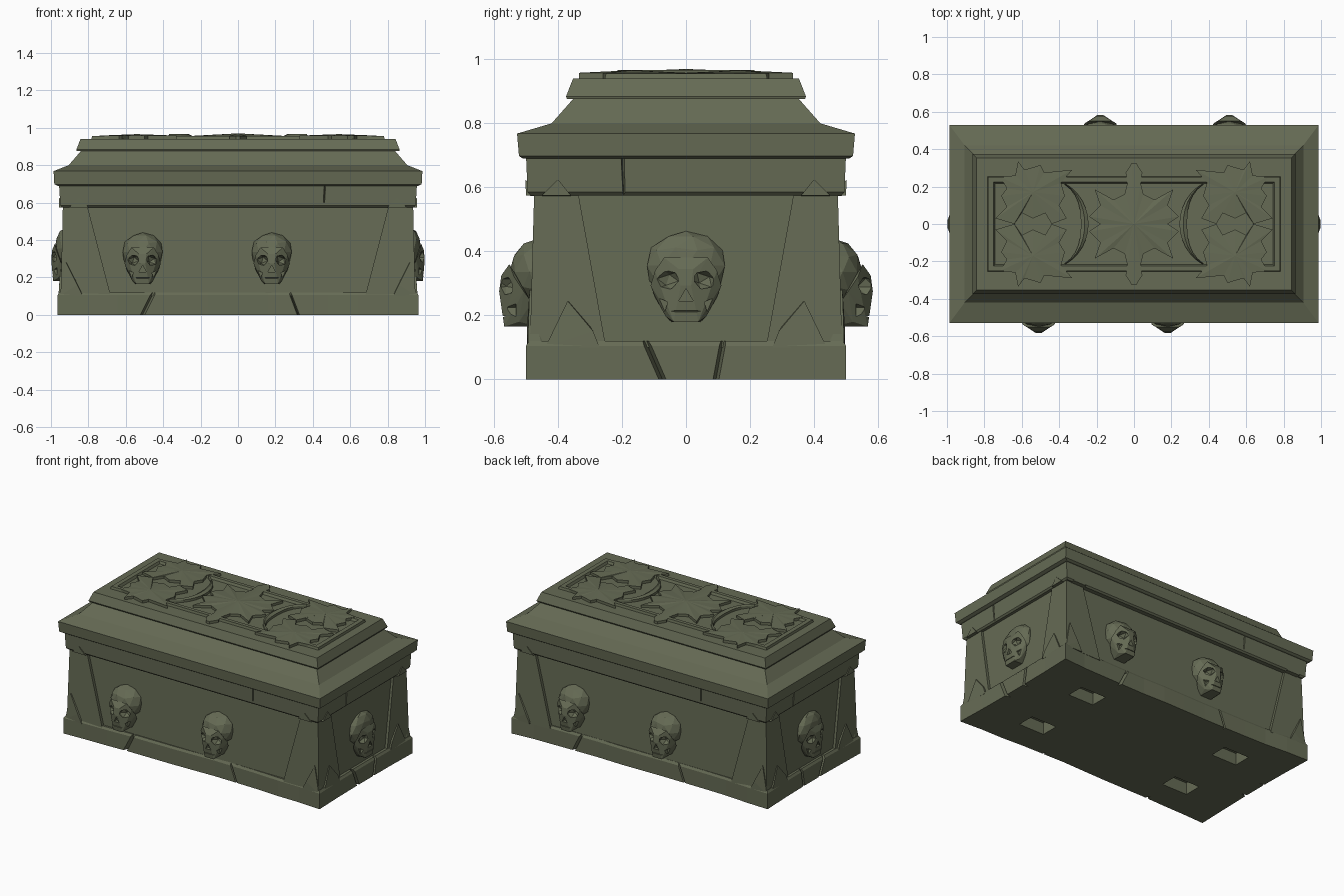
import bpy, bmesh, math, random
from mathutils import Matrix

if "Cube" in bpy.data.objects:
    bpy.data.objects.remove(bpy.data.objects["Cube"])

random.seed(4)
stone = bpy.data.materials.new("mossy_grey_stone")
stone.diffuse_color = (0.132, 0.147, 0.09, 1)
stone.use_nodes = True
stone.node_tree.nodes["Principled BSDF"].inputs["Base Color"].default_value = stone.diffuse_color


def finish(name, bm, helper=False):
    bmesh.ops.recalc_face_normals(bm, faces=bm.faces)
    me = bpy.data.meshes.new(name)
    bm.to_mesh(me)
    bm.free()
    me.materials.append(stone)
    ob = bpy.data.objects.new(name, me)
    bpy.context.collection.objects.link(ob)
    ob.hide_render = helper
    return ob


def loft(name, rings):
    """Closed solid through rings of equal point count."""
    bm = bmesh.new()
    vs = [[bm.verts.new(p) for p in r] for r in rings]
    n = len(vs[0])
    for a, b in zip(vs, vs[1:]):
        for i in range(n):
            bm.faces.new((a[i], a[(i + 1) % n], b[(i + 1) % n], b[i]))
    bm.faces.new(vs[0])
    bm.faces.new(vs[-1])
    return finish(name, bm)


def rect(hx, hy, z):
    return [(-hx, -hy, z), (hx, -hy, z), (hx, hy, z), (-hx, hy, z)]


def add_hull(bm, pts):
    vs = [bm.verts.new(p) for p in pts]
    res = bmesh.ops.convex_hull(bm, input=vs)
    junk = [g for g in res["geom_interior"] if isinstance(g, bmesh.types.BMVert)]
    bmesh.ops.delete(bm, geom=junk, context='VERTS')


def hull(name, pts):
    bm = bmesh.new()
    add_hull(bm, pts)
    return finish(name, bm)


def cut(ob, cutter, self_hits=False):
    m = ob.modifiers.new("cut", 'BOOLEAN')
    m.operation, m.object, m.solver = 'DIFFERENCE', cutter, 'EXACT'
    m.use_self = self_hits


# Plinth with a worn, wavy outline
corners = [(-.965, -.5), (.965, -.5), (.965, .5), (-.965, .5)]
outline = []
for i, (ax, ay) in enumerate(corners):
    bx, by = corners[(i + 1) % 4]
    n = 12 if i % 2 == 0 else 5
    for k in range(n):
        t = k / n
        d = (.016 * math.sin(math.pi * t) + random.uniform(0, .01)) if k else 0
        x, y = ax + (bx - ax) * t, ay + (by - ay) * t
        outline.append((x - math.copysign(d * .5, x), y) if i % 2 else (x, y - math.copysign(d, y)))
plinth = loft("plinth", [[(x, y, 0) for x, y in outline],
                         [(x, y, .105) for x, y in outline],
                         [(x * .99, y * .98, .12) for x, y in outline]])

# Gaps between the plinth stones, and pockets in the underside
bm = bmesh.new()
for s in (-1, 1):
    for x, lean, w in ((-.48, .04, .03), (.3, -.03, .02)):
        add_hull(bm, [(s * (x + dx + l), -s * y, z)
                      for z, l in ((-.02, -lean), (.14, lean))
                      for dx, y in ((-w, .53), (w, .53), (0, .455))])
    for y, lean, w in ((-.1, -.035, .025), (.105, .015, .02)):
        add_hull(bm, [(s * x, y + dy + l, z)
                      for z, l in ((-.02, -lean), (.14, lean))
                      for dy, x in ((-w, 1), (w, 1), (0, .92))])
    for t in (-1, 1):
        add_hull(bm, [(s * .57 + a * .095, t * .235 + b * .06, z)
                      for a in (-1, 1) for b in (-1, 1) for z in (-.02, .08)])
cut(plinth, finish("plinth_cutter", bm, True))

# Chest body and the band below the lid
loft("chest_body", [rect(.93, .468, .1), rect(.92, .455, .6)])
band = loft("upper_band", [rect(.94, .485, .575), rect(.95, .495, .585), rect(.957, .5, .70)])

# Cracks in the upper band
bm = bmesh.new()
for s in (-1, 1):
    add_hull(bm, [(s * (.46 + l + dx), -s * y, z) for z, l in ((.6, 0), (.71, .005))
                  for dx, y in ((-.01, .53), (.01, .53), (0, .48))])
    add_hull(bm, [(s * x, -.2 * s + l + dy, z) for z, l in ((.58, .005), (.71, 0))
                  for dy, x in ((-.01, 1), (.02, 1), (0, .935))])
cut(band, finish("band_cutter", bm, True))

# Corner buttresses flaring towards the foot, with broken shards top and bottom
for sx in (-1, 1):
    for sy in (-1, 1):
        def flip(pts):
            return [(sx * x, sy * y, z) for x, y, z in pts]
        hull("corner_buttress", flip(
            [(x, y, .1) for x in (.68, .948) for y in (.25, .488)] +
            [(x, y, .6) for x in (.81, .936) for y in (.34, .474)]))
        hull("foot_shard_end", flip([(.9, .27, .1), (.96, .27, .1), (.9, .44, .1), (.96, .44, .1),
                                     (.95, .37, .245), (.9, .34, .23), (.957, .29, .15)]))
        hull("foot_shard_side", flip([(.83, .45, .1), (.83, .497, .1), (.955, .45, .1), (.955, .495, .1),
                                      (.92, .489, .28), (.9, .45, .27), (.86, .497, .16)]))
        hull("top_shard_end", flip([(.9, .36, .57), (.957, .36, .575), (.9, .45, .57),
                                    (.957, .45, .575), (.957, .4, .625)]))
        hull("top_shard_side", flip([(.8, .45, .57), (.8, .5, .575), (.9, .45, .57),
                                     (.9, .5, .575), (.85, .502, .625)]))

# Lid: rim, hipped slope, overhanging top slab
loft("lid", [rect(.965, .51, .69), rect(.982, .522, .698), rect(.986, .528, .768),
             rect(.905, .42, .80), rect(.832, .345, .885)])
loft("lid_slab", [rect(.862, .372, .876), rect(.864, .375, .884), rect(.842, .353, .94)])

# Raised border on the slab
bm = bmesh.new()
ring = [(.785, .255, .935), (.78, .25, .956), (.75, .225, .956), (.74, .215, .935)]
vs = [[bm.verts.new(p) for p in rect(*r)] for r in ring]
for a, b in zip(vs, vs[1:] + vs[:1]):
    for i in range(4):
        bm.faces.new((a[i], a[(i + 1) % 4], b[(i + 1) % 4], b[i]))
finish("slab_border", bm)


def relief(name, pts, centre, rim=.958, peak=.966):
    """Star-shaped carved leaf: upright rim and a slightly raised middle."""
    bm = bmesh.new()
    lo = [bm.verts.new((x, y, .93)) for x, y in pts]
    hi = [bm.verts.new((x, y, rim)) for x, y in pts]
    mid = bm.verts.new((*centre, peak))
    bm.faces.new(lo)
    for i in range(len(pts)):
        j = (i + 1) % len(pts)
        bm.faces.new((lo[i], lo[j], hi[j], hi[i]))
        bm.faces.new((hi[i], hi[j], mid))
    finish(name, bm)


# Carved leaves, crescents and the central flower
leaf = [(.62, .335), (.585, .29), (.5, .315), (.48, .275), (.33, .29), (.39, .22), (.37, .15),
        (.40, .10), (.36, .03), (.44, .0), (.47, .06), (.54, .03), (.60, .06), (.64, .0),
        (.74, .03), (.68, .09), (.71, .15), (.68, .19), (.715, .25), (.635, .26)]
for sx in (-1, 1):
    for sy in (-1, 1):
        relief("carved_leaf", [(sx * x, sy * y) for x, y in leaf], (sx * .54, sy * .17))
    bm = bmesh.new()
    prev = first = None
    for k in range(13):
        a = math.radians(-60 + 10 * k)
        w = .006 + .035 * math.cos(a * 1.45) ** 2
        cur = [bm.verts.new((sx * (.493 - r * math.cos(a)), r * math.sin(a), z))
               for r, z in ((.25, .93), (.25, .956), (.25 - w / 2, .966),
                            (.25 - w, .956), (.25 - w, .93))]
        if prev:
            for i in range(5):
                bm.faces.new((prev[i], prev[(i + 1) % 5], cur[(i + 1) % 5], cur[i]))
        first, prev = first or cur, cur
    bm.faces.new(first)
    bm.faces.new(prev)
    finish("carved_crescent", bm)

quad = [(.18, .0), (.24, .04), (.18, .1), (.21, .185), (.11, .13), (.05, .16), (.03, .24),
        (.045, .275), (.012, .325)]
flower = quad + [(-x, y) for x, y in reversed(quad)]
flower += [(x, -y) for x, y in reversed(flower) if y]
relief("carved_flower", flower, (0, 0), .957, .97)

# Skull: faceted cranium and broad-cheeked face, with hollow eyes and nose
bm = bmesh.new()
bmesh.ops.create_icosphere(bm, subdivisions=2, radius=1,
                           matrix=Matrix.Translation((0, 0, .335)) @ Matrix.Diagonal((.112, .09, .105, 1)))
face = [(.097, -.045, .275), (.085, -.02, .24), (.06, -.09, .36), (.085, -.075, .32), (.02, -.115, .325),
        (.014, -.122, .275), (.06, -.09, .24), (.034, -.106, .165), (.055, -.06, .18), (.06, .0, .2), (.04, .0, .165)]
add_hull(bm, [(s * x, y, z) for s in (-1, 1) for x, y, z in face])
skull = finish("skull", bm)
bm = bmesh.new()
for s in (-1, 1):
    tilt = Matrix.Rotation(s * .35, 4, 'Y')
    bmesh.ops.create_icosphere(bm, subdivisions=1, radius=1,
                               matrix=Matrix.Translation((s * .05, -.1, .292)) @ tilt @ Matrix.Diagonal((.036, .05, .03, 1)))
    # hollow below each cheekbone
    add_hull(bm, [(s * x, y, z) for y in (-.13, -.07) for x, z in ((.05, .225), (.1, .25), (.085, .2), (.058, .195))])
add_hull(bm, [(x, y, z) for y in (-.14, -.092) for x, z in ((-.02, .228), (.02, .228), (0, .265))])
add_hull(bm, [(x, y, z) for x in (-.04, .04) for y, z in ((-.13, .192), (-.13, .202), (-.098, .197))])
cutter = finish("skull_cutter", bm, True)
cut(skull, cutter, True)
bpy.context.view_layer.update()
carved = bpy.data.meshes.new_from_object(skull.evaluated_get(bpy.context.evaluated_depsgraph_get()))
bpy.data.objects.remove(skull)
bpy.data.objects.remove(cutter)

# Two skulls on each long side, one on each end
for x, y, z, turn, size in ((-.51, -.462, 0, 0, (1, 1, 1)), (.18, -.462, 0, 0, (1, 1, 1)),
                            (.51, .462, 0, 180, (1, 1, 1)), (-.18, .462, 0, 180, (1, 1, 1)),
                            (.925, 0, .01, 90, (1.14, .6, 1.03)), (-.925, 0, .01, -90, (1.14, .6, 1.03))):
    ob = bpy.data.objects.new("skull_ornament", carved)
    ob.location, ob.scale = (x, y, z), size
    ob.rotation_euler.z = math.radians(turn)
    bpy.context.collection.objects.link(ob)
